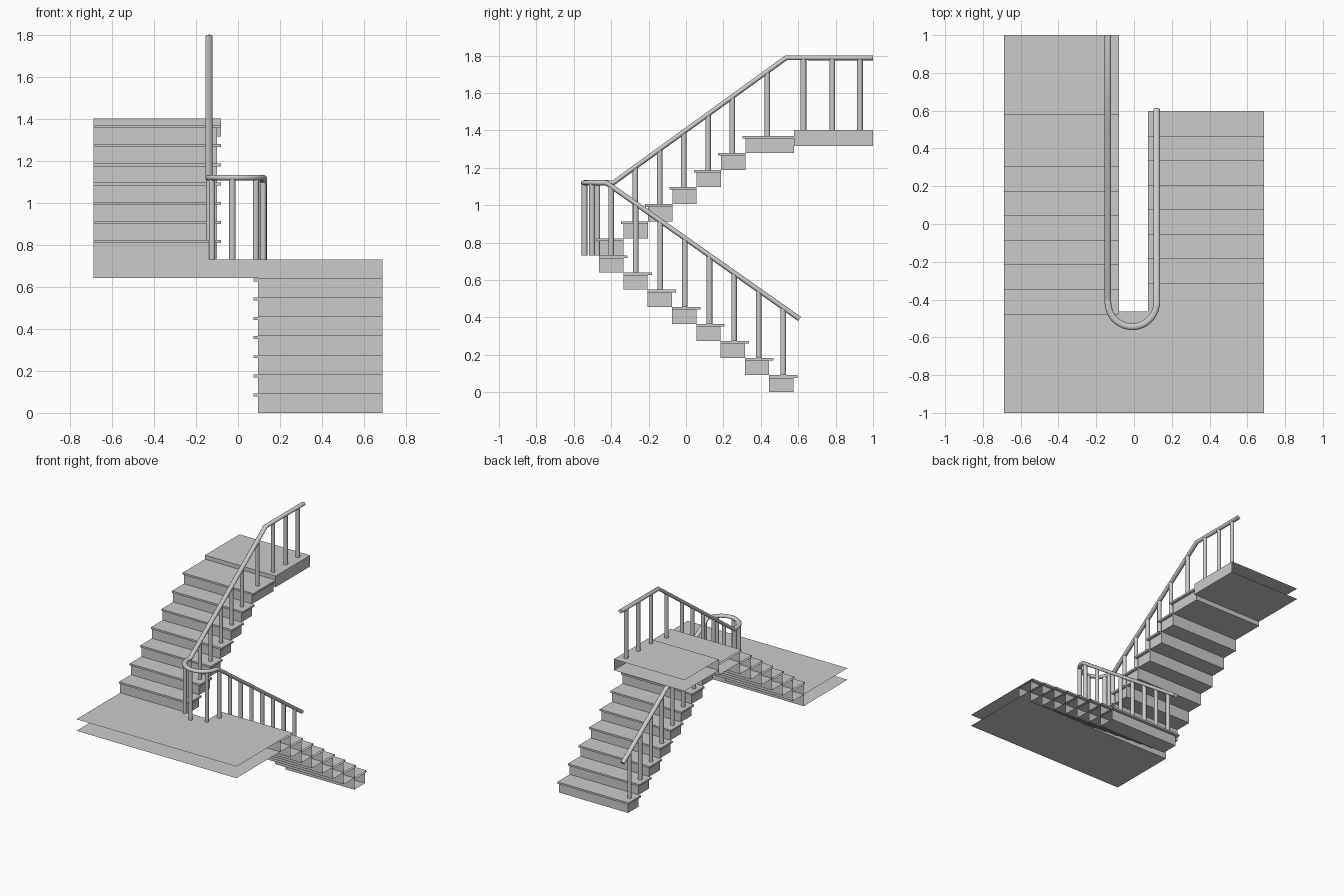
import bpy, bmesh, math
from mathutils import Vector

if "Cube" in bpy.data.objects:
    bpy.data.objects.remove(bpy.data.objects["Cube"])

RISE, RUN = 0.0914, 0.13
THICK = 0.014            # tread thickness
RAIL_L, RAIL_R = -0.138, 0.120


def finish(name, bm, smooth=False):
    bmesh.ops.recalc_face_normals(bm, faces=bm.faces)
    me = bpy.data.meshes.new(name)
    bm.to_mesh(me)
    bm.free()
    ob = bpy.data.objects.new(name, me)
    bpy.context.collection.objects.link(ob)
    if smooth:
        bpy.context.view_layer.objects.active = ob
        ob.select_set(True)
        bpy.ops.object.shade_smooth_by_angle(angle=math.radians(40))
        ob.select_set(False)
    return ob


def box(name, x, y, z, open_sides=()):
    """Box between limits, leaving out the faces that sit against walls."""
    bm = bmesh.new()
    bmesh.ops.create_cube(bm, size=1)
    bm.normal_update()
    gone = [f for f in bm.faces
            if any(f.normal.dot(Vector(d)) > 0.9 for d in open_sides)]
    bmesh.ops.delete(bm, geom=gone, context='FACES_ONLY')
    for v in bm.verts:
        v.co = [lim[0] if c < 0 else lim[1] for c, lim in zip(v.co, (x, y, z))]
    return finish(name, bm)


def post(name, x, y, z0, z1):
    bm = bmesh.new()
    bmesh.ops.create_cone(bm, cap_ends=True, segments=16, radius1=0.015,
                          radius2=0.015, depth=z1 - z0)
    bmesh.ops.translate(bm, verts=bm.verts, vec=(x, y, (z0 + z1) / 2))
    finish(name, bm, True)


LEFT, RIGHT, FRONT, BACK = (-1, 0, 0), (1, 0, 0), (0, -1, 0), (0, 1, 0)

# Lower flight, climbing towards the front; last tread is level with the landing
for k in range(8):
    y1 = 0.575 - RUN * k
    y0, z0, z1 = y1 - RUN, RISE * k, RISE * (k + 1)
    box("lower_step", (0.095, 0.687), (y0, y1), (z0, z1 - THICK), [RIGHT])
    box("lower_tread", (0.075, 0.687), (y0, y1 + 0.022), (z1 - THICK, z1), [RIGHT])
    py = 0.52 - 0.1315 * k
    post("lower_baluster", RAIL_R, py, z1, 1.12 - 0.702 * (py + 0.43))

# Half landing, open where it meets the walls
LAND = RISE * 8
box("half_landing", (-0.687, 0.687), (-1, -0.463), (LAND - 0.09, LAND),
    [LEFT, RIGHT, FRONT])

# Upper flight, climbing towards the back; last tread is deeper
for k in range(7):
    y0 = -0.463 + RUN * k
    y1 = 0.577 if k == 6 else y0 + RUN
    z0 = LAND + RISE * k
    z1 = z0 + RISE
    box("upper_step", (-0.687, -0.1), (y0, y1), (z0, z1 - THICK), [LEFT])
    box("upper_tread", (-0.687, -0.08), (y0 - 0.015, y1), (z1 - THICK, z1), [LEFT])
    py = 0.435 if k == 6 else -0.40 + 0.1295 * k
    post("upper_baluster", RAIL_L, py, z1, 1.12 + 0.722 * max(0, py + 0.39))

# Top platform with level balusters
box("top_platform", (-0.687, -0.08), (0.577, 1), (1.316, 1.402), [LEFT, BACK])
for py in (0.628, 0.782, 0.93):
    post("platform_baluster", RAIL_L, py, 1.402, 1.786)

# Balusters around the rail turn
CX, CY = (RAIL_L + RAIL_R) / 2, -0.415
R = (RAIL_R - RAIL_L) / 2
for deg in (-43, -98, -153):
    a = math.radians(deg)
    post("turn_baluster", CX + R * math.cos(a), CY + R * math.sin(a), LAND, 1.12)

# Continuous handrail: oval section swept along both flights and the turn
path = [Vector((RAIL_R, 0.607, 0.392)), Vector((RAIL_R, -0.425, 1.119))]
for i in range(1, 24):
    a = -math.pi * i / 24
    path.append(Vector((CX + R * math.cos(a), CY + R * math.sin(a), 1.12)))
path += [Vector((RAIL_L, CY, 1.12)), Vector((RAIL_L, -0.388, 1.12)),
         Vector((RAIL_L, 0.535, 1.788)), Vector((RAIL_L, 1, 1.788))]
bm = bmesh.new()
rings, N = [], 16
for i, p in enumerate(path):
    t_in = (p - path[max(i - 1, 0)]).normalized()
    t_out = (path[min(i + 1, len(path) - 1)] - p).normalized()
    t = (t_in + t_out).normalized()
    side = t.cross(Vector((0, 0, 1))).normalized()
    up = side.cross(t)
    rings.append([bm.verts.new(p + side * 0.0175 * math.cos(2 * math.pi * j / N)
                               + up * 0.0135 * math.sin(2 * math.pi * j / N))
                  for j in range(N)])
for a, b in zip(rings, rings[1:]):
    for j in range(N):
        bm.faces.new((a[j], a[(j + 1) % N], b[(j + 1) % N], b[j]))
bm.faces.new(rings[0])
bm.faces.new(rings[-1])
finish("handrail", bm, True)
